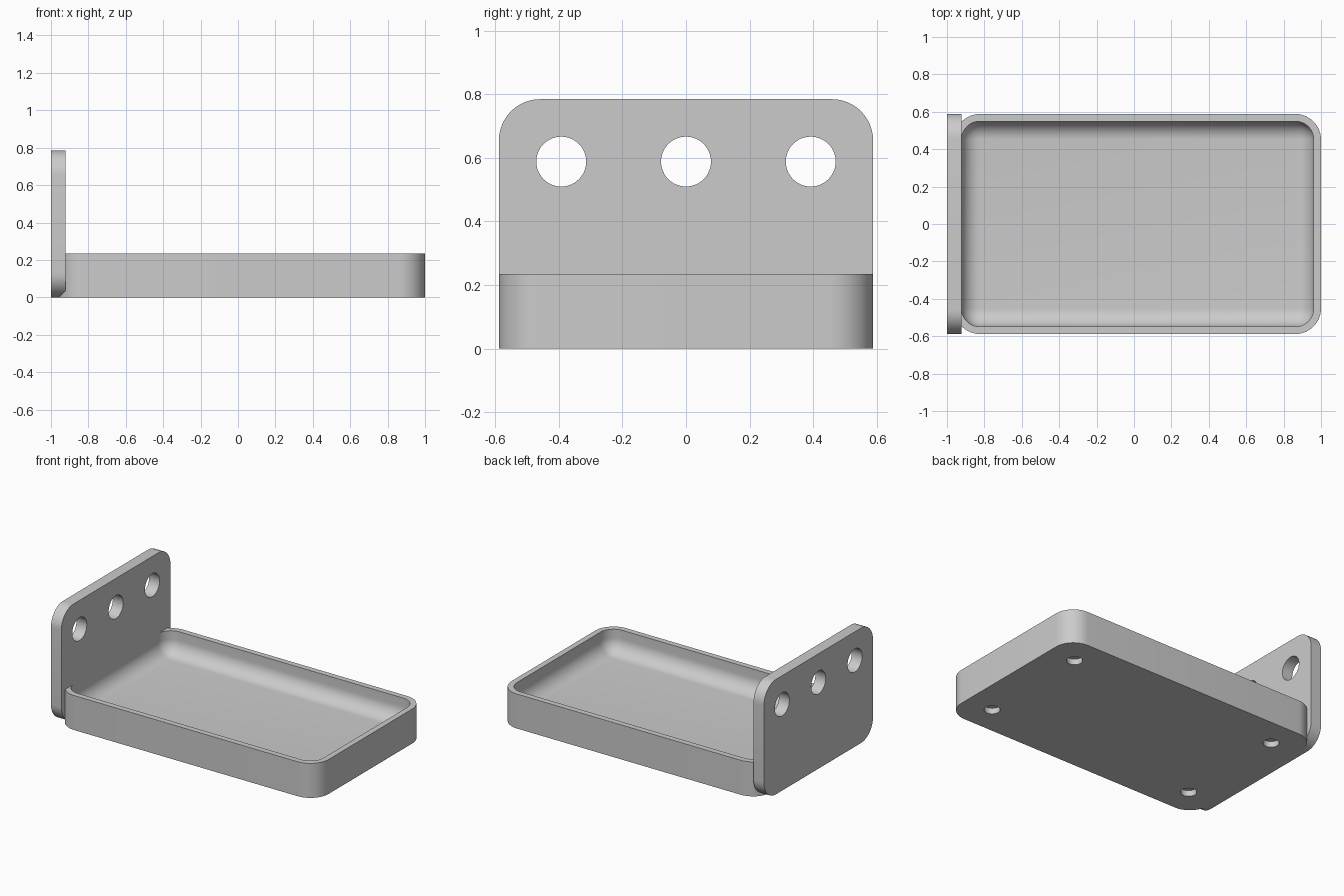
import bpy
import bmesh
import math
from mathutils import Matrix, Vector

cube = bpy.data.objects.get("Cube")
if cube:
    bpy.data.objects.remove(cube, do_unlink=True)

MM = 2 / 51          # one design step
WALL = MM            # tray wall thickness
FLOOR = 2 * MM       # tray floor thickness
DEPTH = 30 * MM      # full size along y
LEFT_END = -1 + WALL
PLATE_FACE = -1 + 2 * MM

grey = bpy.data.materials.new("light_grey")
grey.use_nodes = True
grey.diffuse_color = (0.6, 0.6, 0.6, 1)
grey.node_tree.nodes["Principled BSDF"].inputs["Base Color"].default_value = (0.6, 0.6, 0.6, 1)


def finish(name, bm):
    mesh = bpy.data.meshes.new(name)
    bmesh.ops.recalc_face_normals(bm, faces=bm.faces)
    bm.to_mesh(mesh)
    bm.free()
    mesh.materials.append(grey)
    obj = bpy.data.objects.new(name, mesh)
    bpy.context.collection.objects.link(obj)
    return obj


def rounded_box(name, low, high, radius, pick):
    """Box between two corners, with the edges chosen by pick rounded."""
    low, high = Vector(low), Vector(high)
    bm = bmesh.new()
    bmesh.ops.create_cube(bm, size=1)
    edges = [e for e in bm.edges if pick(e)]
    for v in bm.verts:
        v.co = (low + high) / 2 + v.co * (high - low)
    bmesh.ops.bevel(bm, geom=edges, offset=radius, segments=12, profile=0.5, affect='EDGES')
    return finish(name, bm)


def along(edge, axis):
    return abs((edge.verts[0].co - edge.verts[1].co)[axis]) > 0.5


def cylinder(name, centre, radius, length, rotation=Matrix()):
    bm = bmesh.new()
    bmesh.ops.create_cone(bm, cap_ends=True, segments=48, radius1=radius, radius2=radius,
                          depth=length, matrix=Matrix.Translation(centre) @ rotation)
    return finish(name, bm)


def cut(target, cutter):
    cutter.hide_render = True
    mod = target.modifiers.new("cut", 'BOOLEAN')
    mod.operation = 'DIFFERENCE'
    mod.solver = 'EXACT'
    mod.object = cutter
    bpy.context.view_layer.objects.active = target
    bpy.ops.object.modifier_apply(modifier=mod.name)
    bpy.data.objects.remove(cutter, do_unlink=True)


# Mounting plate with three through holes
plate = rounded_box("mounting_plate", (-1, -DEPTH / 2, 0), (PLATE_FACE, DEPTH / 2, 20 * MM),
                    3.3 * MM, lambda e: along(e, 0))
for y in (-10 * MM, 0, 10 * MM):
    cut(plate, cylinder("hole_cutter", (-1 + MM, y, 15 * MM), 2 * MM, 6 * MM,
                        Matrix.Rotation(math.pi / 2, 4, 'Y')))

# Tray, hollowed with a rounded floor
tray = rounded_box("tray", (LEFT_END, -DEPTH / 2, 0), (1, DEPTH / 2, 6 * MM),
                   3.5 * MM, lambda e: along(e, 2))
cavity = rounded_box("cavity_cutter", (PLATE_FACE - 0.001, -DEPTH / 2 + WALL, FLOOR),
                     (1 - WALL, DEPTH / 2 - WALL, 10 * MM), 2.5 * MM,
                     lambda e: along(e, 2) or all(v.co.z < 0 for v in e.verts))
cut(tray, cavity)

# Round recesses under the tray corners
for sx in (-1, 1):
    for sy in (-1, 1):
        cut(tray, cylinder("recess_cutter", (MM / 2 + sx * 20 * MM, sy * 10 * MM, 0),
                           1.25 * MM, 2 * MM))

# Smooth rounded surfaces while keeping hard edges
for obj in (plate, tray):
    bpy.ops.object.select_all(action='DESELECT')
    obj.select_set(True)
    bpy.context.view_layer.objects.active = obj
    bpy.ops.object.shade_smooth_by_angle(angle=math.radians(30))
